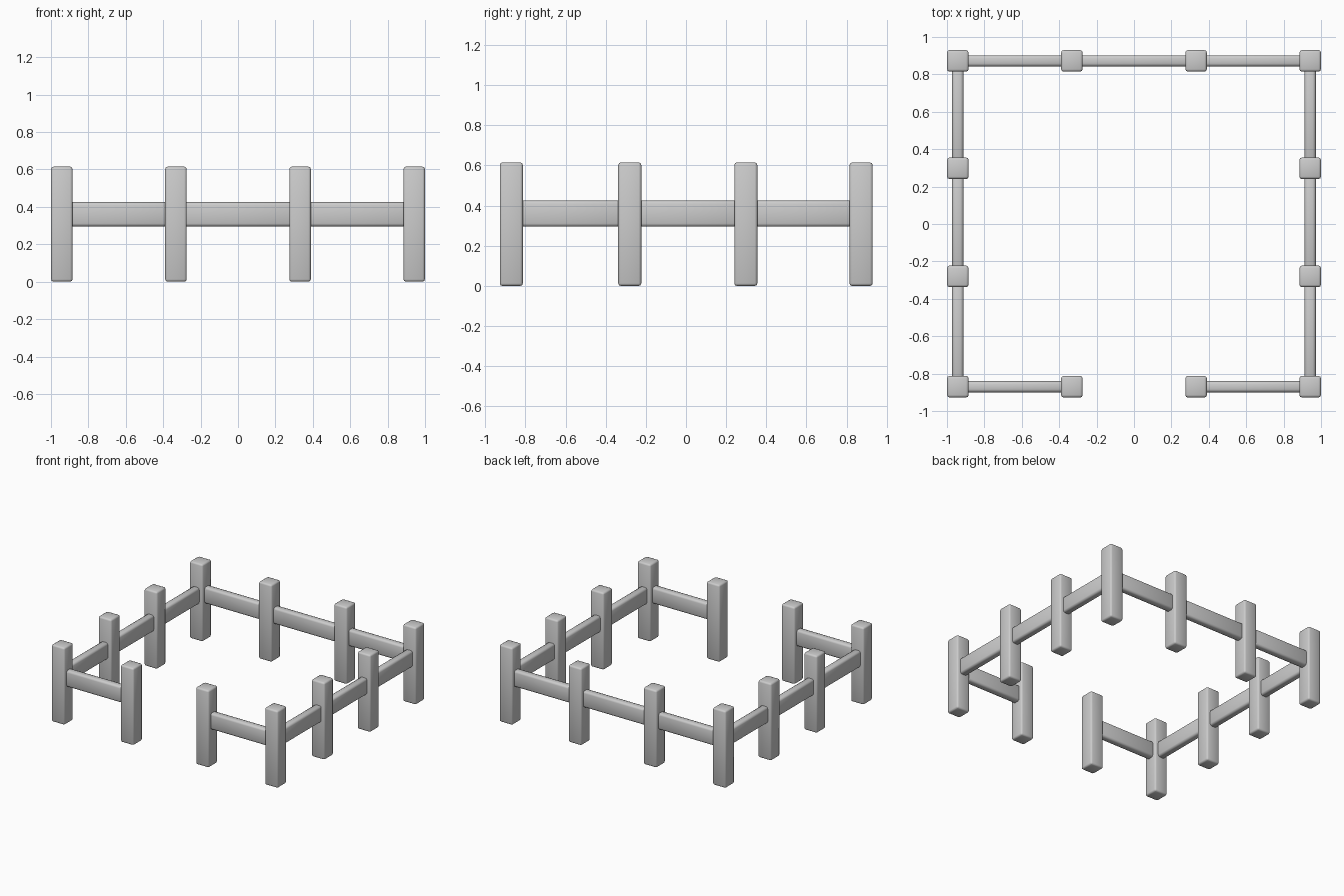
import bpy

if "Cube" in bpy.data.objects:
    bpy.data.objects.remove(bpy.data.objects["Cube"])

POST_W, POST_H = 0.115, 0.615
RAIL_T, RAIL_H, RAIL_Z = 0.06, 0.13, 0.36


def rounded_box(name, size, loc, bevel, segments):
    bpy.ops.mesh.primitive_cube_add(size=1, location=loc)
    ob = bpy.context.object
    ob.name = name
    ob.scale = size
    bpy.ops.object.transform_apply(location=False, rotation=False, scale=True)
    mod = ob.modifiers.new("rounded_edges", 'BEVEL')
    mod.width = bevel
    mod.segments = segments
    bpy.ops.object.shade_smooth()
    return ob


def post(x, y):
    rounded_box("fence_post", (POST_W, POST_W, POST_H), (x, y, POST_H / 2), 0.013, 2)


def rail(a, b):
    # Spans two neighbouring posts, with its ends sunk slightly into them
    dx, dy = abs(b[0] - a[0]), abs(b[1] - a[1])
    length = max(dx, dy) - POST_W + 0.03
    size = (length, RAIL_T, RAIL_H) if dx > dy else (RAIL_T, length, RAIL_H)
    rounded_box("fence_rail", size, ((a[0] + b[0]) / 2, (a[1] + b[1]) / 2, RAIL_Z), 0.016, 2)


# Post positions around the pen, from one side of the front gap to the other
xs = [-0.942, -0.332, 0.332, 0.942]
ys = [-0.87, -0.28, 0.298, 0.872]
path = [(xs[1], ys[0])]
path += [(xs[0], y) for y in ys]
path += [(x, ys[3]) for x in xs[1:]]
path += [(xs[3], y) for y in reversed(ys[:3])]
path += [(xs[2], ys[0])]

# Posts
for p in path:
    post(*p)

# Rails, leaving the front middle open as an entrance
for a, b in zip(path, path[1:]):
    rail(a, b)
